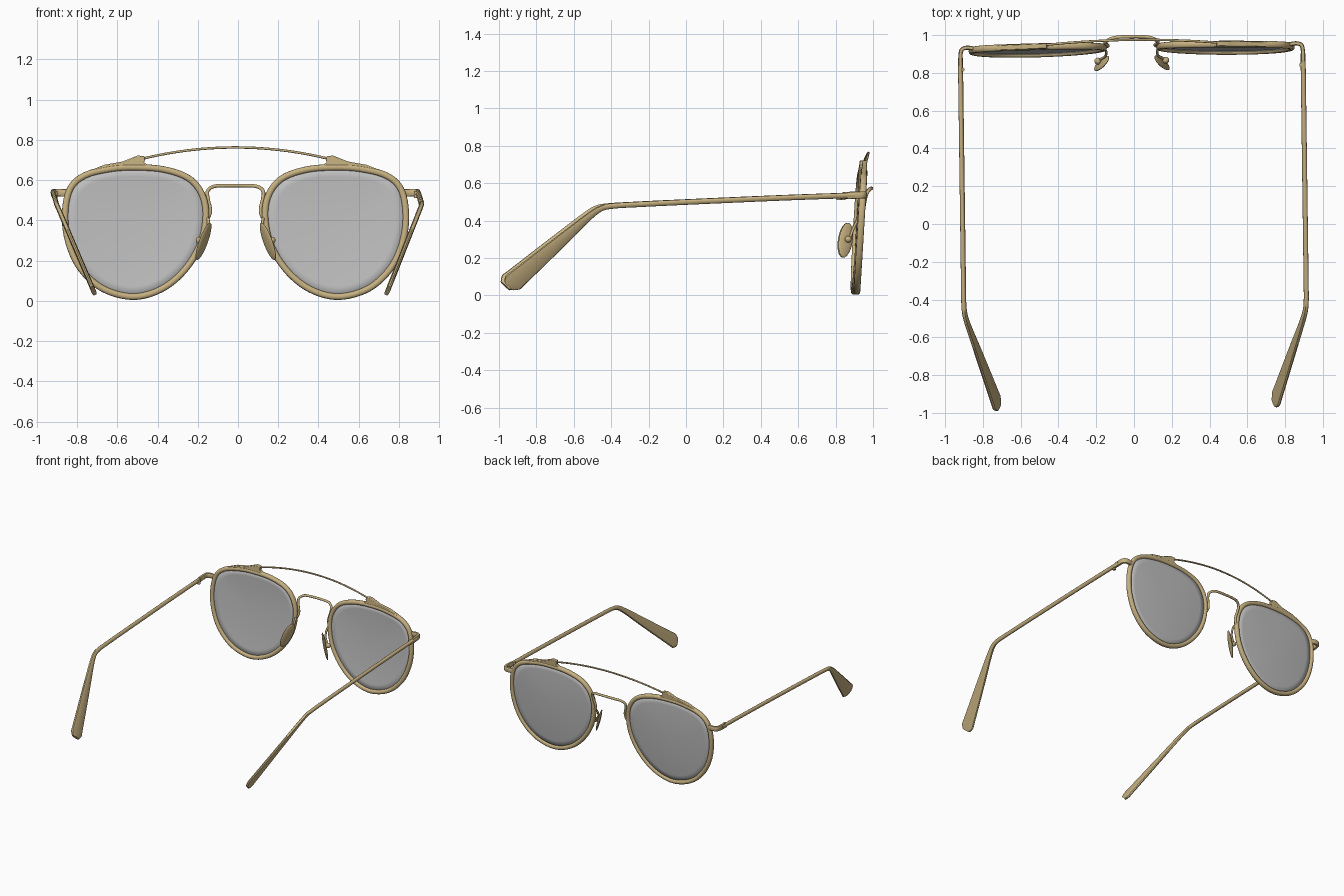
import bpy, bmesh, math
from mathutils import Vector, Matrix

cube = bpy.data.objects.get("Cube")
if cube:
    bpy.data.objects.remove(cube)

YAW = 0.0135  # the whole pair sits very slightly turned


def material(name, rgb):
    m = bpy.data.materials.new(name)
    m.use_nodes = True
    m.diffuse_color = (*rgb, 1)
    m.node_tree.nodes["Principled BSDF"].inputs["Base Color"].default_value = (*rgb, 1)
    return m


gold = material("brushed gold", (0.57, 0.44, 0.22))
grey = material("lens grey", (0.52, 0.52, 0.52))


def finish(name, bm, mat, mirror=True, angle=40):
    bmesh.ops.recalc_face_normals(bm, faces=bm.faces)
    mesh = bpy.data.meshes.new(name)
    bm.to_mesh(mesh)
    bm.free()
    mesh.materials.append(mat)
    ob = bpy.data.objects.new(name, mesh)
    bpy.context.collection.objects.link(ob)
    ob.rotation_euler.z = YAW
    bpy.ops.object.select_all(action='DESELECT')
    ob.select_set(True)
    bpy.context.view_layer.objects.active = ob
    bpy.ops.object.shade_smooth_by_angle(angle=math.radians(angle))
    if mirror:
        ob.modifiers.new("Mirror", 'MIRROR').use_mirror_merge = False
    return ob


def spline(points, closed=False, steps=6):
    """Catmull-Rom through points of any dimension."""
    pts = [Vector(p) for p in points]
    n = len(pts)
    get = (lambda i: pts[i % n]) if closed else (lambda i: pts[max(0, min(n - 1, i))])
    out = []
    for i in range(n if closed else n - 1):
        a, b, c, d = (get(i + k) for k in (-1, 0, 1, 2))
        for s in range(steps):
            t = s / steps
            out.append(0.5 * (2 * b + (c - a) * t + (2 * a - 5 * b + 4 * c - d) * t * t
                              + (3 * b - a - 3 * c + d) * t ** 3))
    return out if closed else out + [pts[-1]]


def sweep(name, path, sizes, hint, closed=False, mirror=True, sides=12, power=1.0):
    """Sweep an oval of (width, depth along hint) half sizes down a path."""
    bm = bmesh.new()
    n = len(path)
    rings = []
    for i, p in enumerate(path):
        nxt = path[(i + 1) % n] if closed else path[min(i + 1, n - 1)]
        prv = path[i - 1] if closed else path[max(i - 1, 0)]
        tan = (nxt - prv).normalized()
        side = tan.cross(Vector(hint)).normalized()
        deep = side.cross(tan)
        w, d = sizes[i] if isinstance(sizes, list) else sizes
        ring = []
        for k in range(sides):
            a = math.tau * k / sides
            c, s = math.cos(a), math.sin(a)
            c = math.copysign(abs(c) ** power, c)
            s = math.copysign(abs(s) ** power, s)
            ring.append(bm.verts.new(p + side * w * c + deep * d * s))
        rings.append(ring)
    for i in range(n if closed else n - 1):
        r, q = rings[i], rings[(i + 1) % n]
        for k in range(sides):
            j = (k + 1) % sides
            bm.faces.new((r[k], r[j], q[j], q[k]))
    if not closed:
        bm.faces.new(rings[0])
        bm.faces.new(rings[-1])
    return finish(name, bm, gold, mirror)


def on_front(x, z, out=0.0):
    """Point on the tilted, slightly wrapped front plane."""
    return Vector((x, 0.91 + 0.06 * z - 0.012 * (x - 0.15) + out, z))


# Rims
outline = [(0.51, 0.663), (0.63, 0.654), (0.75, 0.622), (0.822, 0.555), (0.847, 0.43),
           (0.83, 0.29), (0.77, 0.16), (0.66, 0.06), (0.51, 0.02), (0.37, 0.057),
           (0.255, 0.15), (0.175, 0.28), (0.147, 0.42), (0.167, 0.53), (0.235, 0.61),
           (0.36, 0.653)]
loop = [on_front(x, z) for x, z in spline(outline, True)]
sweep("rims", loop, (0.016, 0.018), (0, 1, 0), closed=True, power=0.8)

# Lenses, gently domed
bm = bmesh.new()
mid = on_front(0.5, 0.36)
bulge = lambda f: Vector((0, 0.014 * (1 - f * f), 0))
rings = [[bm.verts.new(mid.lerp(p, f) + bulge(f)) for p in loop]
         for f in (1, 0.85, 0.65, 0.45, 0.25)]
for r, q in zip(rings, rings[1:]):
    for k in range(len(loop)):
        j = (k + 1) % len(loop)
        bm.faces.new((r[k], r[j], q[j], q[k]))
centre = bm.verts.new(mid + bulge(0))
for k in range(len(loop)):
    bm.faces.new((rings[-1][k - 1], rings[-1][k], centre))
lens = finish("lenses", bm, grey)
solid = lens.modifiers.new("Solidify", 'SOLIDIFY')
solid.thickness, solid.offset = 0.008, 0

# Brow cleats on top of the rims
cleat = [(0.37, 0.655), (0.43, 0.672), (0.455, 0.688), (0.448, 0.702), (0.452, 0.718),
         (0.485, 0.722), (0.52, 0.708), (0.56, 0.692), (0.65, 0.676), (0.73, 0.645),
         (0.55, 0.65)]
bm = bmesh.new()
back = [bm.verts.new(on_front(x, z, -0.014)) for x, z in cleat]
front = [bm.verts.new(on_front(x, z, 0.014)) for x, z in cleat]
bm.faces.new(back)
bm.faces.new(front[::-1])
for k in range(len(cleat)):
    bm.faces.new((back[k - 1], back[k], front[k], front[k - 1]))
ob = finish("brow_cleats", bm, gold)
bev = ob.modifiers.new("Bevel", 'BEVEL')
bev.width, bev.segments = 0.004, 2

# Brow bar
arc = [Vector((x / 20 * 0.47, 0.975 - 0.022 * (x / 20) ** 2, 0.762 - 0.058 * (x / 20) ** 2))
       for x in range(-20, 21)]
sweep("brow_bar", arc, (0.006, 0.006), (0, 1, 0), mirror=False)

# Nose bridge
half = [(0.155, 0.94, 0.385), (0.132, 0.942, 0.42), (0.125, 0.947, 0.455), (0.136, 0.955, 0.505),
        (0.138, 0.965, 0.545), (0.11, 0.982, 0.567), (0.06, 0.991, 0.572)]
both = half + [(-x, y, z) for x, y, z in half[::-1]]
sweep("nose_bridge", spline(both), (0.009, 0.009), (0, 1, 0.3), mirror=False)

# Nose pad arms, balls and pads
arm = spline([(0.15, 0.935, 0.42), (0.135, 0.915, 0.40), (0.14, 0.89, 0.35),
              (0.165, 0.875, 0.31), (0.175, 0.865, 0.30)])
sweep("nose_pad_arms", arm, (0.007, 0.007), (1, 0, 0))


def blob(name, loc, axes):
    bm = bmesh.new()
    m = Matrix([Vector(a) for a in axes]).transposed().to_4x4()
    bmesh.ops.create_uvsphere(bm, u_segments=24, v_segments=12, radius=1,
                              matrix=Matrix.Translation(loc) @ m)
    return finish(name, bm, gold, angle=60)


long_axis = Vector((0.35, -0.17, -0.92)).normalized()
wide = Vector((0.5, -0.85, 0))
wide = (wide - long_axis * wide.dot(long_axis)).normalized()
thin = long_axis.cross(wide)
blob("nose_pads", Vector((0.16, 0.852, 0.295)), (wide * 0.042, thin * 0.01, long_axis * 0.1))
blob("nose_pad_balls", Vector((0.18, 0.865, 0.30)),
     [Vector(a) * 0.018 for a in ((1, 0, 0), (0, 1, 0), (0, 0, 1))])

# End pieces wrapping from rim to temple
end = spline([(0.835, 0.94, 0.535), (0.87, 0.945, 0.537), (0.897, 0.937, 0.537),
              (0.906, 0.91, 0.536), (0.907, 0.85, 0.533)])
sweep("end_pieces", end, (0.011, 0.019), (0, 0, 1), power=0.6)

# Hinge knuckles
bm = bmesh.new()
bmesh.ops.create_cone(bm, cap_ends=True, segments=16, radius1=0.012, radius2=0.012, depth=0.034,
                      matrix=Matrix.Translation((0.898, 0.83, 0.528)))
finish("hinge_knuckles", bm, gold)

# Temples: y, z, half height; the drop leans inward
stations = [(0.89, 0.535, 0.014), (0.5, 0.521, 0.014), (0.0, 0.499, 0.014), (-0.25, 0.487, 0.014),
            (-0.40, 0.478, 0.014), (-0.47, 0.463, 0.016), (-0.54, 0.413, 0.021),
            (-0.65, 0.317, 0.032), (-0.75, 0.23, 0.041), (-0.90, 0.10, 0.053),
            (-0.935, 0.07, 0.055), (-0.957, 0.05, 0.034)]
fine = spline(stations)
path = [Vector((0.907 - 0.41 * max(0, 0.478 - z), y, z)) for y, z, w in fine]
sweep("temples", path, [(w, 0.012) for y, z, w in fine], (0.925, 0, -0.38), power=0.7)
